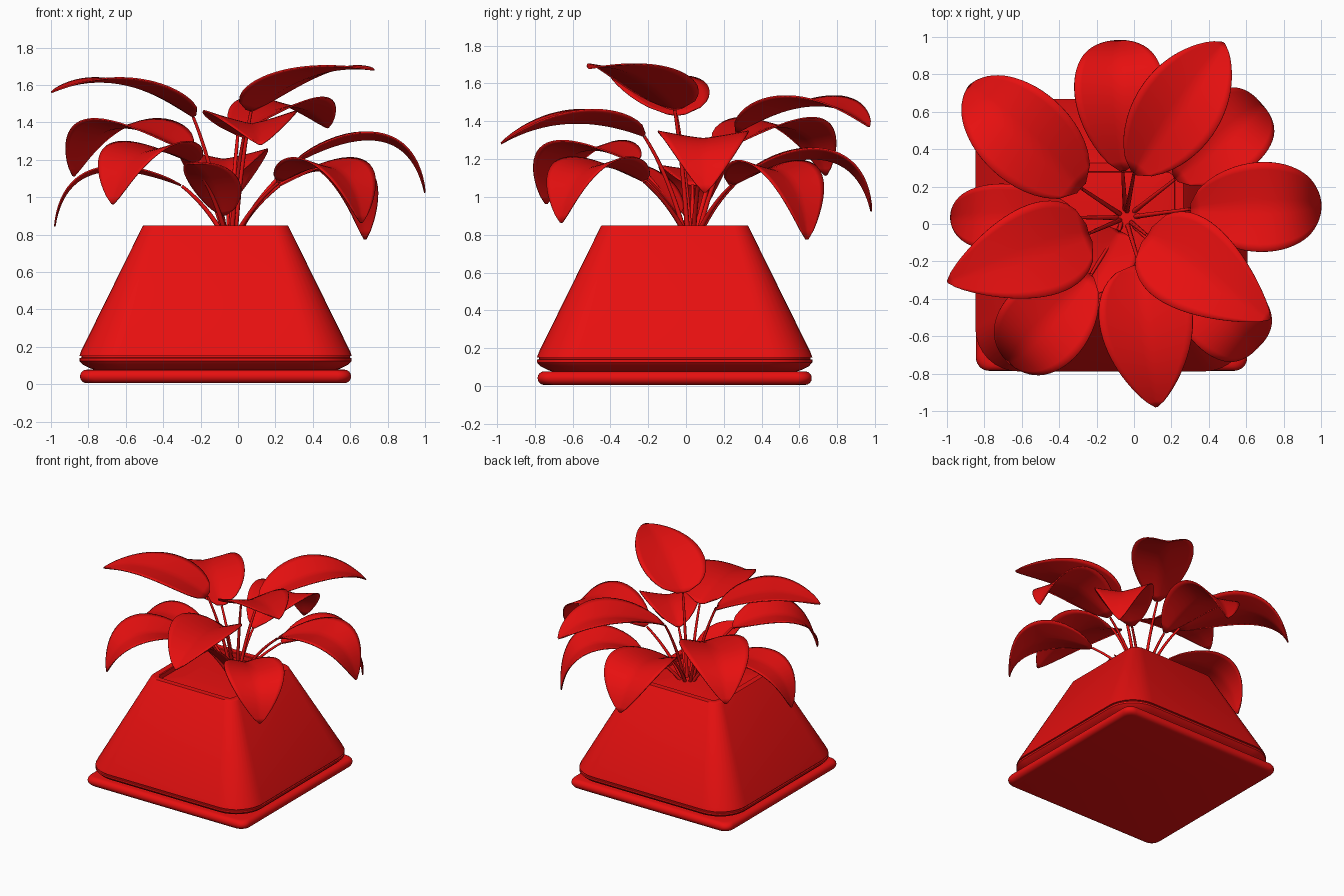
import bpy, bmesh, math
from mathutils import Vector

if "Cube" in bpy.data.objects:
    bpy.data.objects.remove(bpy.data.objects["Cube"])

red = bpy.data.materials.new("red")
red.use_nodes = True
red.diffuse_color = (0.8, 0.005, 0.005, 1)
red.node_tree.nodes["Principled BSDF"].inputs["Base Color"].default_value = red.diffuse_color


def finish(obj, angle=40):
    obj.data.materials.append(red)
    bpy.ops.object.select_all(action='DESELECT')
    obj.select_set(True)
    bpy.context.view_layer.objects.active = obj
    bpy.ops.object.shade_smooth_by_angle(angle=math.radians(angle))


def mesh_object(name, bm):
    mesh = bpy.data.meshes.new(name)
    bmesh.ops.recalc_face_normals(bm, faces=bm.faces)
    bm.to_mesh(mesh)
    bm.free()
    obj = bpy.data.objects.new(name, mesh)
    bpy.context.collection.objects.link(obj)
    return obj


def rounded_loft(name, profile, centre=(-0.12, -0.06), steps=8):
    """Stack rounded squares given as (half width, height, corner radius)."""
    bm = bmesh.new()
    rings = []
    for half, z, radius in profile:
        ring = []
        for corner in range(4):
            base = corner * math.pi / 2
            sx = 1 if corner in (0, 3) else -1
            sy = 1 if corner < 2 else -1
            for i in range(steps + 1):
                a = base + i / steps * math.pi / 2
                x = sx * (half - radius) + radius * math.cos(a)
                y = sy * (half - radius) + radius * math.sin(a)
                ring.append(bm.verts.new((centre[0] + x, centre[1] + y, z)))
        rings.append(ring)
    for low, high in zip(rings, rings[1:]):
        for i in range(len(low)):
            j = (i + 1) % len(low)
            bm.faces.new((low[i], low[j], high[j], high[i]))
    bm.faces.new(rings[0])
    bm.faces.new(rings[-1])
    finish(mesh_object(name, bm))


# Saucer with a rounded edge
saucer = []
for i in range(9):
    a = math.pi * (i / 8 - 0.5)
    saucer.append((0.69 + 0.035 * math.cos(a), 0.042 + 0.036 * math.sin(a), 0.07))
rounded_loft("saucer", saucer)

# Tapered pot with a grooved foot and a hollow top
rounded_loft("pot", [
    (0.64, 0.075, 0.18), (0.67, 0.085, 0.2), (0.71, 0.105, 0.22),
    (0.728, 0.125, 0.23), (0.728, 0.14, 0.23), (0.718, 0.142, 0.22),
    (0.718, 0.15, 0.22), (0.728, 0.152, 0.23), (0.718, 0.18, 0.23),
    (0.39, 0.845, 0.08), (0.385, 0.85, 0.08), (0.34, 0.85, 0.04),
    (0.335, 0.845, 0.04), (0.335, 0.78, 0.04)])
rounded_loft("soil", [(0.335, 0.77, 0.04), (0.335, 0.81, 0.04), (0.2, 0.825, 0.04)])


def bezier(a, b, c, t):
    return a * (1 - t) ** 2 + b * 2 * t * (1 - t) + c * t * t


def leaf_blade(name, start, tip, apex, width, cup, reach, taper, across=6, along=22):
    """Ovate blade arching from start to tip, with raised margins.
    A longer reach hangs the tip more steeply; a higher taper narrows the base."""
    start, tip = Vector(start), Vector(tip)
    mid = start.lerp(tip, reach)
    mid.z = apex
    heading = Vector((tip.x - start.x, tip.y - start.y, 0)).normalized()
    side = Vector((-heading.y, heading.x, 0))
    bm = bmesh.new()
    rows = []
    for i in range(along + 1):
        t = 0.004 + 0.992 * i / along
        centre = bezier(start, mid, tip, t)
        tangent = ((mid - start) * (1 - t) + (tip - mid) * t).normalized()
        normal = tangent.cross(side)
        half = width * math.sin(math.pi * t ** taper) ** 0.75
        row = []
        for j in range(-across, across + 1):
            u = j / across
            lift = cup * (half / width) * abs(u) ** 1.2 * (1 - 0.5 * t)
            row.append(bm.verts.new(centre + side * half * u + normal * lift))
        rows.append(row)
    for r, s in zip(rows, rows[1:]):
        for j in range(2 * across):
            bm.faces.new((r[j], r[j + 1], s[j + 1], s[j]))
    obj = mesh_object(name, bm)
    thick = obj.modifiers.new("thickness", 'SOLIDIFY')
    thick.thickness = 0.008
    thick.offset = 0
    finish(obj, 60)


def leaf_stalk(name, end):
    """Thin tapering stem from the soil to the blade."""
    end = Vector(end)
    root = Vector((-0.04, 0.03, 0.78))
    root += Vector((end.x, end.y, 0)).normalized() * 0.03
    bend = root.lerp(end, 0.4)
    bend.z = root.z + (end.z - root.z) * 0.62
    curve = bpy.data.curves.new(name, 'CURVE')
    curve.dimensions = '3D'
    curve.bevel_depth = 0.014
    curve.bevel_resolution = 2
    spline = curve.splines.new('POLY')
    spline.points.add(10)
    for i, point in enumerate(spline.points):
        t = i / 10
        point.co = (*bezier(root, bend, end, t), 1)
        point.radius = 1 - 0.4 * t
    obj = bpy.data.objects.new(name, curve)
    bpy.context.collection.objects.link(obj)
    bpy.ops.object.select_all(action='DESELECT')
    obj.select_set(True)
    bpy.context.view_layer.objects.active = obj
    bpy.ops.object.convert(target='MESH')
    finish(bpy.context.object, 60)


# Leaves: name, blade start, blade tip, arch height, half width, cup, reach, taper
leaves = [
    ("back_right_upper", (-0.28, 0.19, 1.25), (-0.88, 0.74, 1.11), 1.55, 0.25, 0.06, 0.82, 0.68),
    ("back_lower", (-0.06, 0.28, 1.09), (-0.09, 0.98, 0.92), 1.38, 0.24, 0.07, 0.85, 0.88),
    ("back_left_upper", (0.0, 0.27, 1.34), (0.48, 0.97, 1.37), 1.61, 0.23, 0.07, 0.65, 0.8),
    ("back_left_lower", (0.22, 0.24, 1.06), (0.68, 0.64, 0.77), 1.32, 0.22, 0.06, 0.9, 0.78),
    ("left", (0.3, 0.08, 1.18), (1.0, 0.1, 1.02), 1.5, 0.24, 0.05, 0.85, 0.74),
    ("front_left_upper", (0.07, -0.06, 1.46), (0.73, -0.51, 1.68), 1.73, 0.25, 0.05, 0.5, 0.6),
    ("front_left_lower", (0.22, -0.22, 1.08), (0.66, -0.66, 0.86), 1.32, 0.22, 0.06, 0.9, 0.78),
    ("front", (0.03, -0.22, 1.32), (0.12, -0.98, 1.28), 1.48, 0.25, 0.09, 0.55, 0.66),
    ("front_right_lower", (-0.23, -0.27, 1.18), (-0.67, -0.74, 0.96), 1.39, 0.24, 0.06, 0.85, 0.76),
    ("front_right_upper", (-0.24, -0.05, 1.43), (-1.0, -0.31, 1.56), 1.72, 0.25, 0.04, 0.53, 0.6),
    ("right", (-0.3, 0.035, 1.06), (-0.98, 0.035, 0.84), 1.3, 0.18, 0.03, 0.9, 0.76),
    ("young", (-0.08, -0.04, 0.9), (-0.24, -0.38, 1.18), 1.16, 0.15, 0.05, 0.55, 0.72),
]
for name, start, tip, apex, width, cup, reach, taper in leaves:
    leaf_stalk(name + "_stalk", start)
    leaf_blade(name + "_leaf", start, tip, apex, width, cup, reach, taper)
